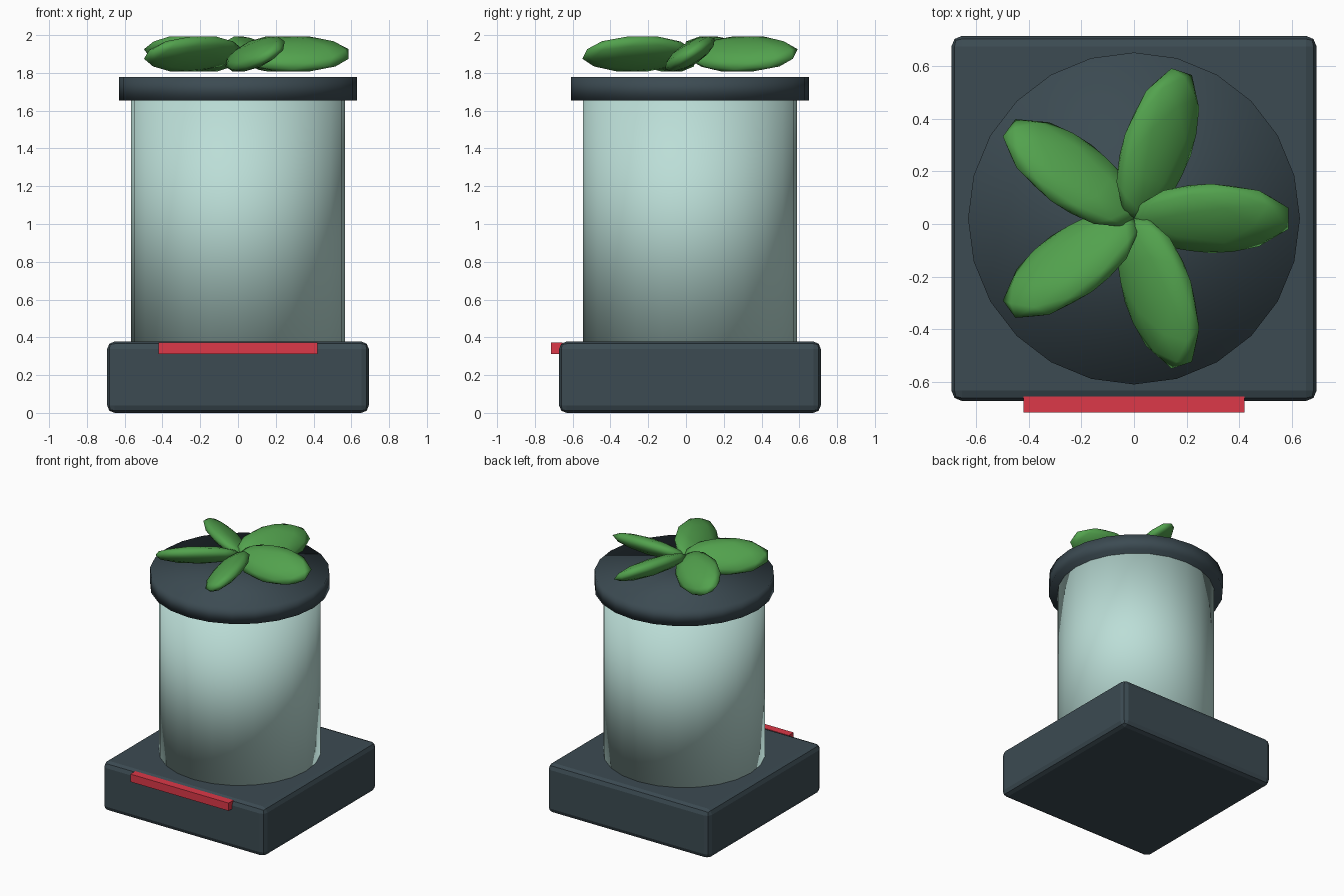
import bpy, math
from mathutils import Matrix

if "Cube" in bpy.data.objects:
    bpy.data.objects.remove(bpy.data.objects["Cube"])

CY = 0.021  # the body sits slightly behind the origin because of the front strip


def material(name, rgb):
    m = bpy.data.materials.new(name)
    m.diffuse_color = (*rgb, 1)
    m.use_nodes = True
    m.node_tree.nodes["Principled BSDF"].inputs["Base Color"].default_value = m.diffuse_color
    return m


slate = material("slate", (0.045, 0.07, 0.085))
glass = material("pale_glass", (0.50, 0.73, 0.68))
red = material("red", (0.72, 0.04, 0.065))
green = material("leaf_green", (0.085, 0.36, 0.075))


def finish(name, mat):
    ob = bpy.context.object
    ob.name = name
    ob.data.materials.append(mat)
    return ob


def box(name, mat, x, y, z):
    bpy.ops.mesh.primitive_cube_add(
        size=1, location=(sum(x) / 2, sum(y) / 2, sum(z) / 2))
    ob = finish(name, mat)
    size = (x[1] - x[0], y[1] - y[0], z[1] - z[0])
    ob.data.transform(Matrix.Diagonal((*size, 1)))
    return ob


def drum(name, mat, radius, z0, z1):
    bpy.ops.mesh.primitive_cylinder_add(
        vertices=24, radius=radius, depth=z1 - z0, location=(0, CY, (z0 + z1) / 2))
    bpy.ops.object.shade_smooth()
    return finish(name, mat)


# Base block with softened edges
base = box("base", slate, (-0.693, 0.693), (CY - 0.693, CY + 0.693), (0, 0.378))
bevel = base.modifiers.new("bevel", 'BEVEL')
bevel.width = 0.04
bevel.segments = 2

# Red strip on the front edge of the base
box("front_strip", red, (-0.42, 0.42), (-0.715, -0.655), (0.312, 0.372))

# Glass jar and lid
drum("jar", glass, 0.567, 0.37, 1.66)
drum("lid", slate, 0.63, 1.655, 1.777)

# Five rolled leaves radiating above the lid
for i in range(5):
    a = i * math.tau / 5
    bpy.ops.mesh.primitive_ico_sphere_add(subdivisions=2, radius=1)
    bpy.ops.object.shade_smooth()
    leaf = finish(f"leaf_{i + 1}", green)
    leaf.data.transform(Matrix.Diagonal((0.308, 0.155, 0.06, 1)))
    leaf.rotation_euler = (math.radians(32), 0, a)
    leaf.location = (0.293 * math.cos(a), CY + 0.293 * math.sin(a), 1.9)
